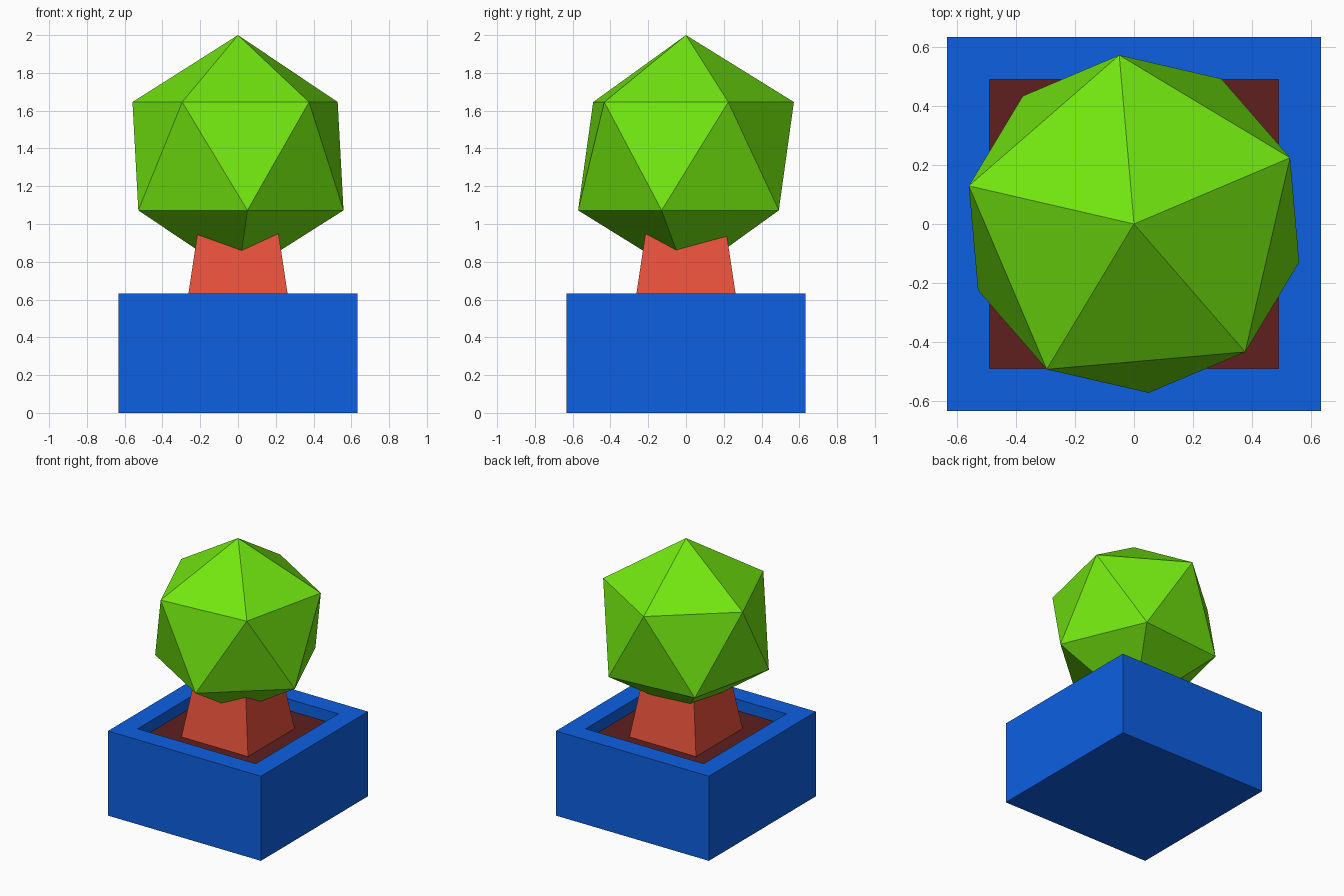
import bpy, bmesh, math
from mathutils import Matrix, Vector

if "Cube" in bpy.data.objects:
    bpy.data.objects.remove(bpy.data.objects["Cube"])


def finish(name, bm, color):
    bmesh.ops.recalc_face_normals(bm, faces=bm.faces)
    mesh = bpy.data.meshes.new(name)
    bm.to_mesh(mesh)
    bm.free()
    mat = bpy.data.materials.new(name + "_colour")
    mat.diffuse_color = (*color, 1)
    mat.use_nodes = True
    mat.node_tree.nodes["Principled BSDF"].inputs["Base Color"].default_value = mat.diffuse_color
    mesh.materials.append(mat)
    obj = bpy.data.objects.new(name, mesh)
    bpy.context.collection.objects.link(obj)
    return obj


def block(half_bottom, half_top, z0, z1):
    """Square block, optionally tapered towards the top."""
    bm = bmesh.new()
    bmesh.ops.create_cube(bm, size=2)
    for v in bm.verts:
        h, z = (half_top, z1) if v.co.z > 0 else (half_bottom, z0)
        v.co = Vector((v.co.x * h, v.co.y * h, z))
    return bm


POT, RIM, SOIL_Z = 0.632, 0.488, 0.547

# Square pot with a hollow sunk into the top
bm = block(POT, POT, 0, POT)
bm.normal_update()
top = max(bm.faces, key=lambda f: f.calc_center_median().z)
bmesh.ops.inset_region(bm, faces=[top], thickness=POT - RIM, use_even_offset=True)
hollow = bmesh.ops.extrude_face_region(bm, geom=[top])
bmesh.ops.delete(bm, geom=[top], context='FACES_ONLY')
bmesh.ops.translate(bm, vec=(0, 0, -0.12),
                    verts=[g for g in hollow["geom"] if isinstance(g, bmesh.types.BMVert)])
finish("pot", bm, (0.004, 0.115, 0.76))

# Soil filling the hollow
finish("soil", block(RIM, RIM, POT - 0.12, SOIL_Z), (0.112, 0.013, 0.013))

# Tapered trunk, ending inside the foliage
finish("trunk", block(0.275, 0.207, SOIL_Z, 1.0), (0.82, 0.084, 0.045))

# Icosahedron foliage, with an upper ring corner turned to 23 degrees
bm = bmesh.new()
bmesh.ops.create_icosphere(bm, subdivisions=1, radius=0.641)
ring = next(v.co for v in bm.verts if 0.1 < v.co.z < 0.5)
turn = math.radians(23) - math.atan2(ring.y, ring.x)
bmesh.ops.transform(bm, verts=bm.verts,
                    matrix=Matrix.Translation((0, 0, 1.359)) @ Matrix.Rotation(turn, 4, 'Z'))
finish("foliage", bm, (0.17, 0.80, 0.005))
